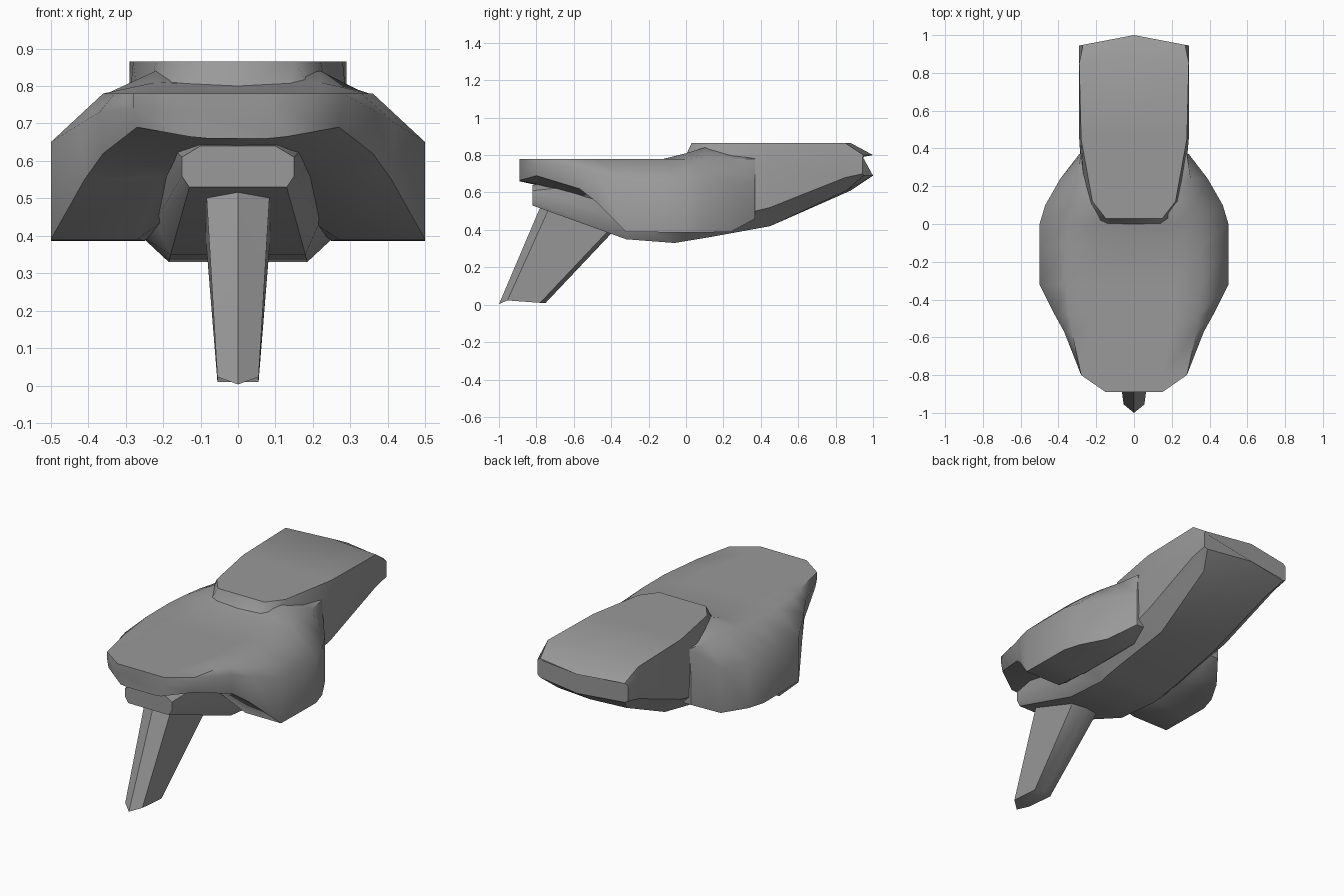
import bpy, bmesh, math
from mathutils import Vector

cube = bpy.data.objects.get("Cube")
if cube:
    bpy.data.objects.remove(cube, do_unlink=True)

grey = bpy.data.materials.new("plain_grey")
grey.use_nodes = True
grey.diffuse_color = (0.32, 0.32, 0.32, 1)
grey.node_tree.nodes["Principled BSDF"].inputs["Base Color"].default_value = grey.diffuse_color


def loft(name, rings, angle):
    """Skin closed rings of points and cap both ends."""
    bm = bmesh.new()
    loops = [[bm.verts.new(p) for p in ring] for ring in rings]
    n = len(loops[0])
    for a, b in zip(loops, loops[1:]):
        for i in range(n):
            j = (i + 1) % n
            bm.faces.new((a[i], a[j], b[j], b[i]))
    bm.faces.new(loops[0])
    bm.faces.new(loops[-1])
    bmesh.ops.recalc_face_normals(bm, faces=bm.faces)
    mesh = bpy.data.meshes.new(name)
    bm.to_mesh(mesh)
    bm.free()
    mesh.materials.append(grey)
    obj = bpy.data.objects.new(name, mesh)
    bpy.context.collection.objects.link(obj)
    bpy.ops.object.select_all(action='DESELECT')
    obj.select_set(True)
    bpy.context.view_layer.objects.active = obj
    bpy.ops.object.shade_smooth_by_angle(angle=math.radians(angle))
    return obj


def section(y, half, sweep=0):
    """Mirror a half profile (first and last points on the centre line)."""
    full = half + [(-x, z) for x, z in half[-2:0:-1]]
    return [(x, y - sweep * abs(x), z) for x, z in full]


def hull_section(y, top, top_x, side_x, side_z, low_x, low_z, bottom_x, bottom, sweep=0):
    return section(y, [(0, top), (top_x, top), (side_x, side_z), (low_x, low_z),
                       (bottom_x, bottom), (0, bottom)], sweep)


# Hull with raised tail
loft("hull", [
    hull_section(-0.82, 0.64, 0.10, 0.15, 0.61, 0.15, 0.56, 0.13, 0.53),
    hull_section(-0.32, 0.70, 0.15, 0.20, 0.66, 0.22, 0.44, 0.18, 0.35),
    hull_section(-0.06, 0.74, 0.15, 0.24, 0.66, 0.26, 0.40, 0.185, 0.33),
    hull_section(0.00, 0.80, 0.14, 0.25, 0.68, 0.26, 0.41, 0.19, 0.34),
    hull_section(0.03, 0.865, 0.15, 0.25, 0.70, 0.26, 0.42, 0.19, 0.345),
    hull_section(0.12, 0.865, 0.22, 0.26, 0.72, 0.27, 0.44, 0.19, 0.36),
    hull_section(0.45, 0.865, 0.28, 0.29, 0.76, 0.28, 0.52, 0.18, 0.42),
    hull_section(0.88, 0.865, 0.29, 0.29, 0.80, 0.29, 0.68, 0.22, 0.61, 0.1),
    hull_section(1.00, 0.80, 0.27, 0.29, 0.79, 0.29, 0.70, 0.27, 0.69, 0.19),
], 40)


# Broad shell with drooping side pods
def shell_section(y, centre, ridge, shoulder, flank, low, inner, belly):
    return section(y, [(0, centre), ridge, shoulder, flank, low, inner, (0, belly)])


loft("shell", [
    shell_section(-0.89, 0.78, (0.08, 0.78), (0.15, 0.78), (0.15, 0.73), (0.13, 0.665), (0.08, 0.66), 0.66),
    shell_section(-0.80, 0.78, (0.15, 0.78), (0.28, 0.78), (0.28, 0.74), (0.27, 0.69), (0.13, 0.645), 0.64),
    shell_section(-0.57, 0.78, (0.20, 0.78), (0.33, 0.78), (0.37, 0.73), (0.36, 0.62), (0.17, 0.585), 0.60),
    shell_section(-0.48, 0.78, (0.22, 0.78), (0.34, 0.78), (0.42, 0.70), (0.41, 0.55), (0.20, 0.56), 0.59),
    shell_section(-0.32, 0.78, (0.22, 0.78), (0.36, 0.78), (0.50, 0.65), (0.50, 0.39), (0.27, 0.39), 0.57),
    shell_section(-0.12, 0.78, (0.22, 0.78), (0.36, 0.78), (0.50, 0.65), (0.50, 0.387), (0.25, 0.387), 0.57),
    shell_section(0.00, 0.80, (0.22, 0.81), (0.35, 0.78), (0.50, 0.65), (0.50, 0.386), (0.25, 0.386), 0.57),
    shell_section(0.10, 0.81, (0.22, 0.84), (0.32, 0.79), (0.47, 0.65), (0.47, 0.386), (0.25, 0.386), 0.57),
    shell_section(0.24, 0.80, (0.22, 0.81), (0.30, 0.78), (0.39, 0.65), (0.39, 0.39), (0.25, 0.39), 0.57),
    shell_section(0.37, 0.78, (0.22, 0.78), (0.28, 0.78), (0.29, 0.65), (0.29, 0.46), (0.25, 0.46), 0.57),
], 50)


# Raked fin under the nose, running on into the hull
def fin_ring(x, front, back, edge):
    (fy, fz), (by, bz) = front, back
    ring = [(0, fy, fz), (x, fy + edge, fz), (x, by - 0.03, bz), (0, by, bz)]
    return [Vector(p) for p in ring + [(-px, py, pz) for px, py, pz in ring[2:0:-1]]]


tip = fin_ring(0.055, (-1.0, 0.003), (-0.75, 0.01), 0.045)
for i in (1, 5):
    tip[i].z += 0.02
root = fin_ring(0.085, (-0.78, 0.52), (-0.40, 0.38), 0.05)
buried = [p.lerp(q, 1.1) for p, q in zip(tip, root)]
loft("fin", [tip, root, buried], 50)
